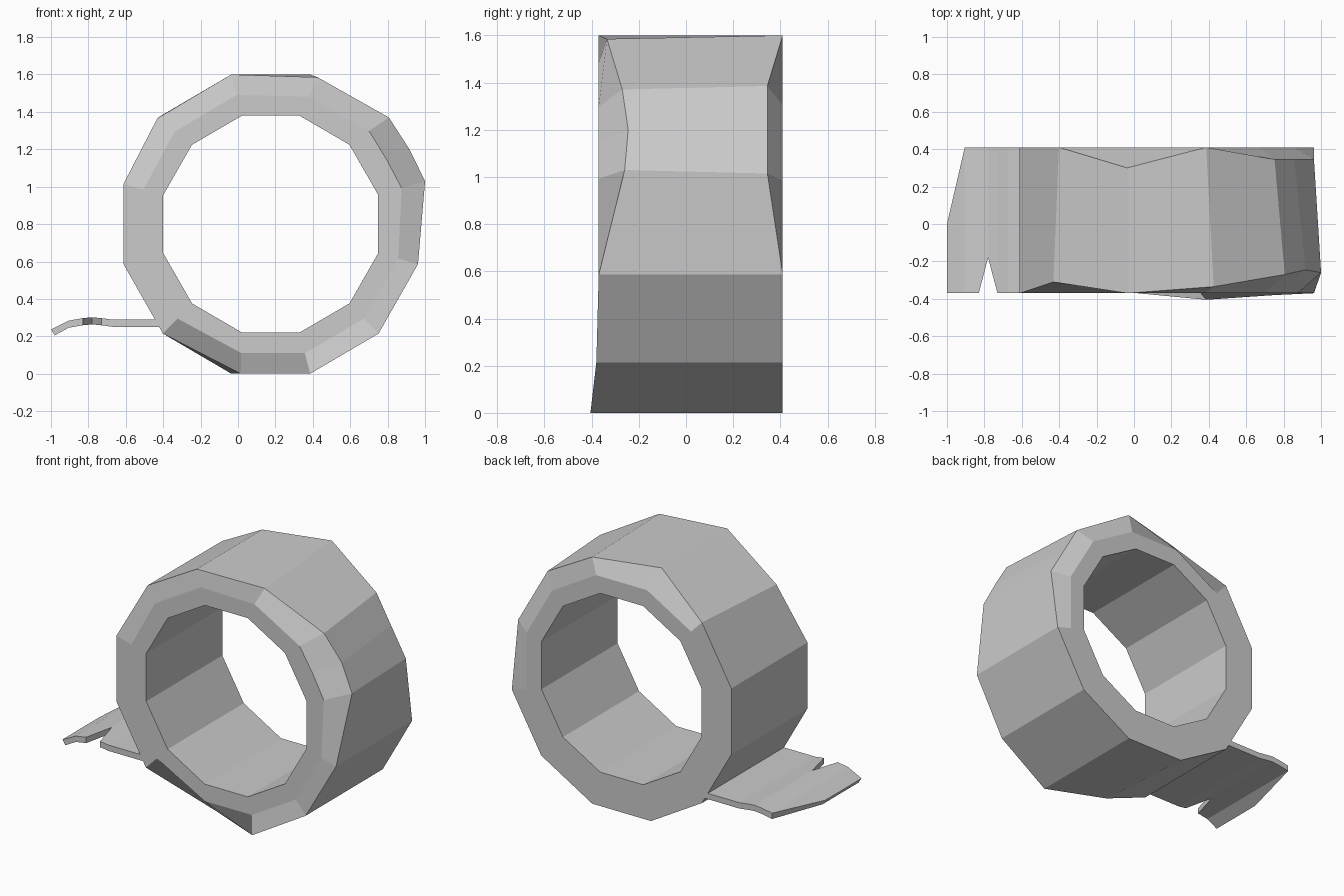
import bpy
import bmesh
from math import radians, cos, sin

default_cube = bpy.data.objects.get("Cube")
if default_cube:
    bpy.data.objects.remove(default_cube, do_unlink=True)

grey = bpy.data.materials.new("plain grey")
grey.use_nodes = True
tone = (0.6, 0.6, 0.6, 1)
grey.diffuse_color = tone
grey.node_tree.nodes["Principled BSDF"].inputs["Base Color"].default_value = tone


def make_object(name, rings, close_rows, close_columns):
    """Skin a list of equally long point rings with quads."""
    bm = bmesh.new()
    rows = [[bm.verts.new(point) for point in ring] for ring in rings]
    row_count, column_count = len(rows), len(rows[0])
    for row in range(row_count if close_rows else row_count - 1):
        upper, lower = rows[row], rows[(row + 1) % row_count]
        for column in range(column_count):
            after = (column + 1) % column_count
            bm.faces.new((upper[column], upper[after], lower[after], lower[column]))
    if close_columns:
        bm.faces.new(rows[0])
        bm.faces.new(rows[-1])
    bmesh.ops.recalc_face_normals(bm, faces=bm.faces)
    mesh = bpy.data.meshes.new(name)
    bm.to_mesh(mesh)
    bm.free()
    mesh.materials.append(grey)
    part = bpy.data.objects.new(name, mesh)
    bpy.context.collection.objects.link(part)
    return part


def twelve_sided(radius_x, radius_z):
    """Twelve-sided outline with one extra point on the upper right side."""
    outline = []
    for step in range(12):
        angle = radians(15 + 30 * step)
        outline.append((0.175 + radius_x * cos(angle), 0.8 + radius_z * sin(angle)))
    first, second = outline[0], outline[1]
    middle = ((first[0] + second[0]) / 2, (first[1] + second[1]) / 2)
    outline.insert(1, middle)
    return outline


def place(outline, depths):
    return [(x, y, z) for (x, z), y in zip(outline, depths)]


def halfway(first, second):
    return [((a[0] + b[0]) / 2, (a[1] + b[1]) / 2) for a, b in zip(first, second)]


# Roll: worn outer edges on the front and back of a thick ring
FRONT, BACK = -0.37, 0.41
inner = twelve_sided(0.595, 0.6)
outer_back = twelve_sided(0.815, 0.828)
bulge = {0: (0.038, 0.015), 1: (0.06, 0), 2: (0.055, -0.015),
         3: (0.04, -0.015), 5: (-0.03, -0.02), 9: (0.05, 0)}
outer_front = []
for index, (x, z) in enumerate(outer_back):
    shift_x, shift_z = bulge.get(index, (0, 0))
    outer_front.append((x + shift_x, z + shift_z))

front_wear = {0: -0.26, 1: -0.245, 2: -0.27, 3: -0.335, 5: -0.31,
              9: -0.25, 10: -0.405, 11: -0.38}
back_wear = {0: 0.345, 1: 0.345, 2: 0.345, 4: 0.3}
count = len(inner)
front_depths = [front_wear.get(index, FRONT) for index in range(count)]
back_depths = [back_wear.get(index, BACK) for index in range(count)]

roll_rings = [
    place(inner, [FRONT] * count),
    place(halfway(inner, outer_front), [FRONT] * count),
    place(outer_front, front_depths),
    place(outer_back, back_depths),
    place(halfway(inner, outer_back), [BACK] * count),
    place(inner, [BACK] * count),
]
make_object("tape_roll", roll_rings, True, False)

# Loose end: a thin strip with a torn notch and a slanted tip
stations = [  # x, height, front edge, back edge
    (-0.41, 0.27, FRONT, BACK),
    (-0.67, 0.27, FRONT, BACK),
    (-0.73, 0.278, FRONT, BACK),
    (-0.78, 0.283, -0.18, BACK),
    (-0.83, 0.278, FRONT, BACK),
    (-0.905, 0.265, FRONT, BACK),
]
half = 0.019
strip_rings = [[(x, front, z - half), (x, back, z - half),
                (x, back, z + half), (x, front, z + half)]
               for x, z, front, back in stations]
strip_rings.append([(-0.98, FRONT, 0.205), (-0.98, 0, 0.205),
                    (-1, 0, 0.237), (-1, FRONT, 0.237)])
make_object("loose_tape_end", strip_rings, False, True)
